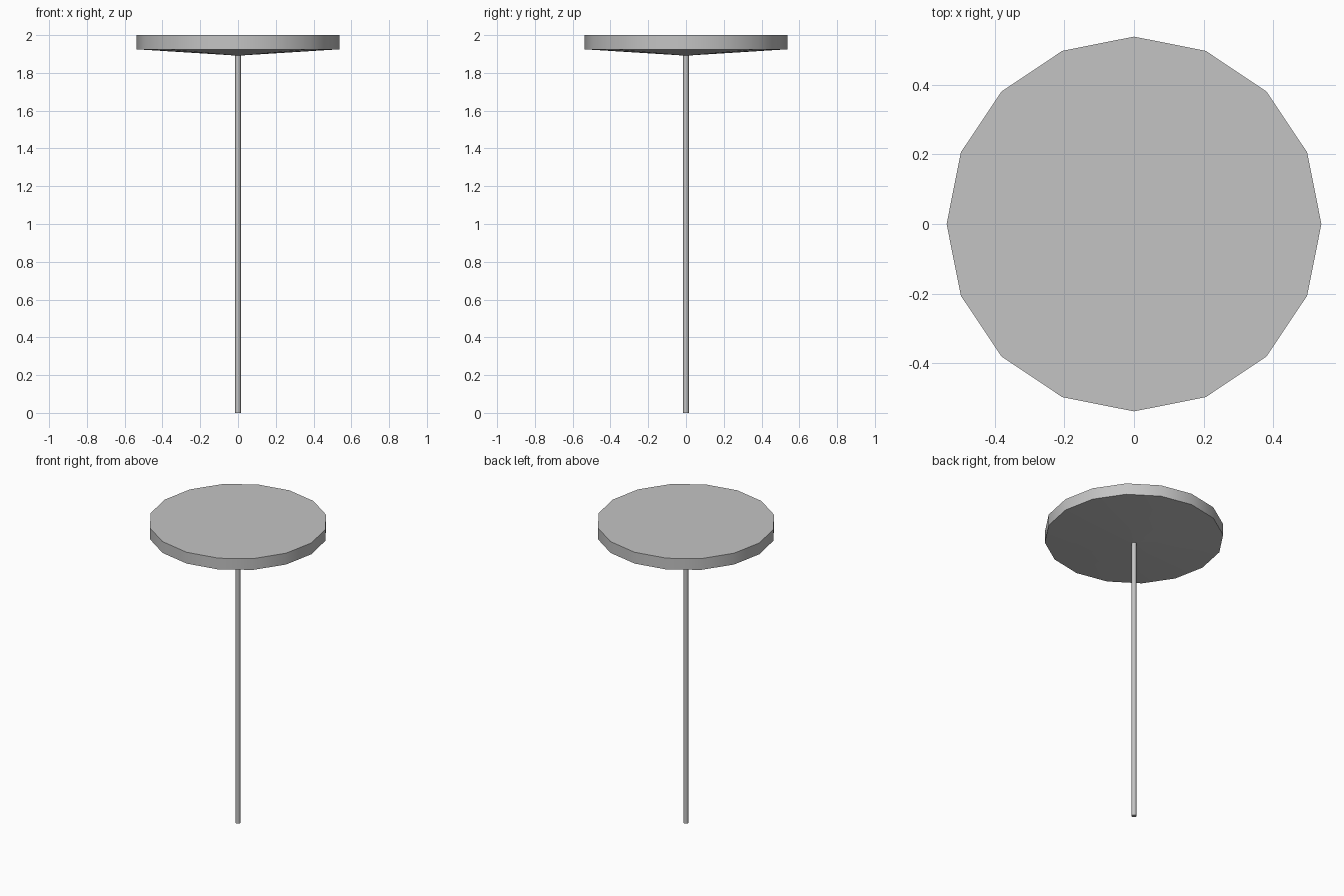
import bpy
import bmesh
from math import radians, sin, cos, tau

cube = bpy.data.objects.get("Cube")
if cube:
    bpy.data.objects.remove(cube, do_unlink=True)

grey = bpy.data.materials.new("light grey")
grey.use_nodes = True
colour = (0.55, 0.55, 0.55, 1)
grey.diffuse_color = colour
grey.node_tree.nodes["Principled BSDF"].inputs["Base Color"].default_value = colour


def lathe(name, rings, sides, smooth_angle):
    """Closed solid of revolution from (radius, height) rings, bottom to top."""
    bm = bmesh.new()
    loops = [[bm.verts.new((r * cos(tau * i / sides), r * sin(tau * i / sides), z))
              for i in range(sides)] for r, z in rings]
    for low, high in zip(loops, loops[1:]):
        for i in range(sides):
            j = (i + 1) % sides
            bm.faces.new((low[i], low[j], high[j], high[i]))
    bm.faces.new(loops[0][::-1])
    bm.faces.new(loops[-1])
    mesh = bpy.data.meshes.new(name)
    bm.to_mesh(mesh)
    bm.free()
    mesh.materials.append(grey)
    obj = bpy.data.objects.new(name, mesh)
    bpy.context.collection.objects.link(obj)
    bpy.ops.object.select_all(action="DESELECT")
    obj.select_set(True)
    bpy.context.view_layer.objects.active = obj
    bpy.ops.object.shade_smooth_by_angle(angle=radians(smooth_angle))
    return obj


# Flat round top with a shallow conical underside
lathe("table_top", [(0.014, 1.892), (0.538, 1.925), (0.538, 2.0)], 16, 30)

# Thin central pole
lathe("pole", [(0.015, 0), (0.015, 1.9)], 8, 50)
